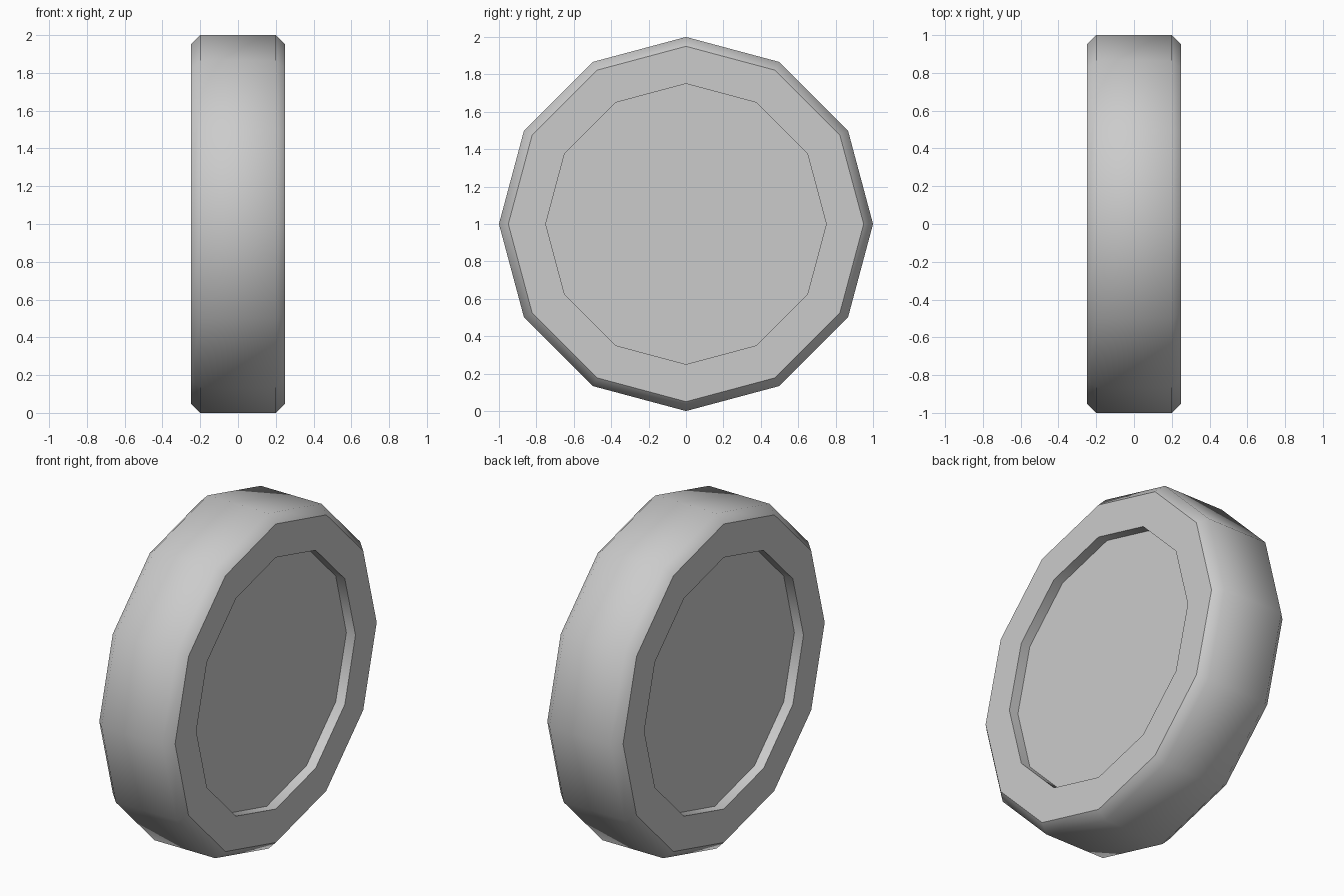
import bpy, bmesh
from math import radians
from mathutils import Matrix

if "Cube" in bpy.data.objects:
    bpy.data.objects.remove(bpy.data.objects["Cube"], do_unlink=True)

SIDES = 12
RADIUS, WIDTH = 1.0, 0.5
CHAMFER, RIM, RECESS = 0.05, 0.2, 0.06

# Single grey material
grey = bpy.data.materials.new("plain grey")
grey.use_nodes = True
colour = (0.6, 0.6, 0.6, 1)
grey.diffuse_color = colour
grey.node_tree.nodes["Principled BSDF"].inputs["Base Color"].default_value = colour

# Twelve-sided disc lying along x, one corner pointing straight up
bm = bmesh.new()
place = Matrix.Translation((0, 0, RADIUS)) @ Matrix.Rotation(radians(90), 4, 'Y')
bmesh.ops.create_cone(bm, cap_ends=True, segments=SIDES, radius1=RADIUS, radius2=RADIUS,
                      depth=WIDTH - 2 * CHAMFER, matrix=place)
bm.normal_update()


def scale_cap(face, radius, x):
    """Move a cap's corners to a new radius and x position."""
    for v in face.verts:
        arm = v.co.copy()
        arm.x = 0
        arm.z -= RADIUS
        arm *= radius / arm.length
        v.co = (x, arm.y, arm.z + RADIUS)


# Each cap: chamfer out, flat rim in, then a shallow recess
caps = [f for f in bm.faces if len(f.verts) == SIDES]
for cap in caps:
    side = 1 if cap.normal.x > 0 else -1
    outer = side * WIDTH / 2
    steps = ((RADIUS - CHAMFER, outer),
             (RADIUS - CHAMFER - RIM, outer),
             (RADIUS - CHAMFER - RIM, outer - side * RECESS))
    for radius, x in steps:
        cap = bmesh.ops.extrude_discrete_faces(bm, faces=[cap])["faces"][0]
        scale_cap(cap, radius, x)

bmesh.ops.recalc_face_normals(bm, faces=bm.faces)
mesh = bpy.data.meshes.new("wheel")
bm.to_mesh(mesh)
bm.free()
mesh.materials.append(grey)
wheel = bpy.data.objects.new("wheel", mesh)
bpy.context.collection.objects.link(wheel)

# Rim and chamfer blend smoothly, flat sides stay crisp
bpy.ops.object.select_all(action='DESELECT')
wheel.select_set(True)
bpy.context.view_layer.objects.active = wheel
bpy.ops.object.shade_smooth_by_angle(angle=radians(45))
